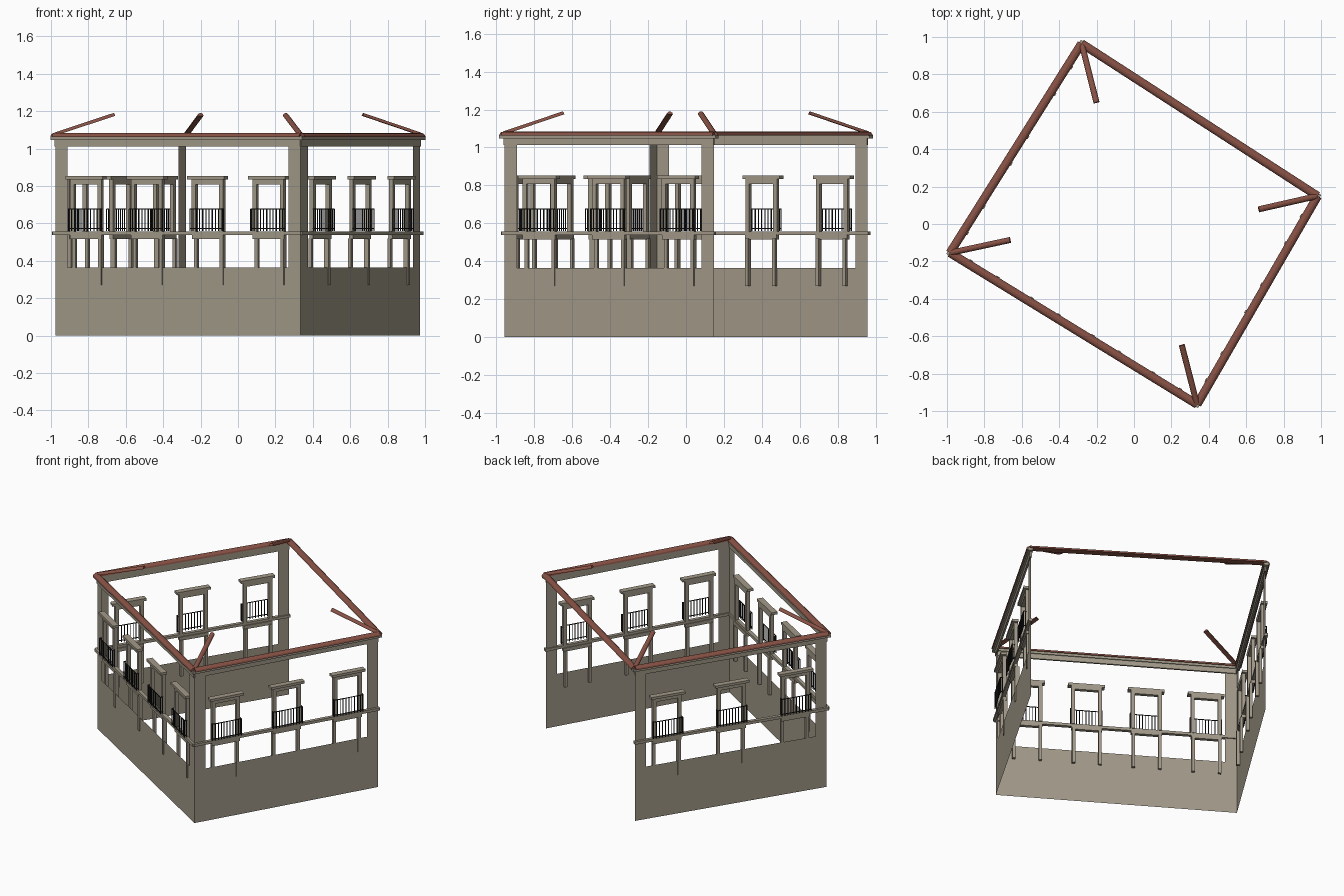
import bpy, bmesh, math
from mathutils import Vector, Matrix

if "Cube" in bpy.data.objects:
    bpy.data.objects.remove(bpy.data.objects["Cube"], do_unlink=True)


def material(name, rgb):
    m = bpy.data.materials.new(name)
    m.use_nodes = True
    m.diffuse_color = (*rgb, 1)
    m.node_tree.nodes["Principled BSDF"].inputs["Base Color"].default_value = (*rgb, 1)
    return m


STONE = material("warm grey stone", (0.36, 0.32, 0.25))
TILE = material("terracotta tile", (0.25, 0.085, 0.06))
IRON = material("black iron", (0.012, 0.012, 0.012))

# Plan corners, counter-clockwise
A, B = Vector((-0.976, -0.153, 0)), Vector((0.335, -0.957, 0))
C, D = Vector((0.974, 0.148, 0)), Vector((-0.278, 0.957, 0))


class Part:
    """Collects boxes and panels placed in a wall frame: s along, o outward, z up."""

    def __init__(self, name, start, end, mat):
        self.bm, self.name, self.mat = bmesh.new(), name, mat
        d = end - start
        self.length = d.length
        d.normalize()
        n = Vector((d.y, -d.x, 0))
        self.frame = Matrix((
            (d.x, n.x, 0, start.x), (d.y, n.y, 0, start.y),
            (0, 0, 1, 0), (0, 0, 0, 1)))

    def box(self, s0, s1, o0, o1, z0, z1):
        m = Matrix.Translation(((s0 + s1) / 2, (o0 + o1) / 2, (z0 + z1) / 2))
        m = m @ Matrix.Diagonal((s1 - s0, o1 - o0, z1 - z0, 1))
        bmesh.ops.create_cube(self.bm, size=1, matrix=self.frame @ m)

    def panel(self, s0, s1, z0, z1):
        pts = [(s0, z0), (s1, z0), (s1, z1), (s0, z1)]
        self.bm.faces.new([self.bm.verts.new(self.frame @ Vector((s, 0, z))) for s, z in pts])

    def done(self):
        bmesh.ops.recalc_face_normals(self.bm, faces=self.bm.faces)
        me = bpy.data.meshes.new(self.name)
        self.bm.to_mesh(me)
        self.bm.free()
        me.materials.append(self.mat)
        bpy.context.collection.objects.link(bpy.data.objects.new(self.name, me))


def half_round(name, start, end, radius, height):
    """Row of rounded tiles as a half-round bar with a flat underside."""
    bm = bmesh.new()
    d = (end - start).normalized()
    side = d.cross(Vector((0, 0, 1))).normalized()
    up = side.cross(d)
    steps = 6
    rings = []
    for p in (start, end):
        rings.append([bm.verts.new(p + side * radius * math.cos(math.pi * i / steps)
                                   + up * height * math.sin(math.pi * i / steps))
                      for i in range(steps + 1)])
    a, b = rings
    for i in range(steps + 1):
        j = (i + 1) % (steps + 1)
        bm.faces.new((a[i], a[j], b[j], b[i]))
    bm.faces.new(a)
    bm.faces.new(b)
    bmesh.ops.recalc_face_normals(bm, faces=bm.faces)
    me = bpy.data.meshes.new(name)
    bm.to_mesh(me)
    bm.free()
    me.materials.append(TILE)
    bpy.context.collection.objects.link(bpy.data.objects.new(name, me))


def window(part, c):
    half, w = 0.098, 0.024
    # Upper jambs, head and projecting cap
    for s in (c - half, c + half - w):
        part.box(s, s + w, -0.012, 0.012, 0.555, 0.81)
    part.box(c - half, c + half, -0.012, 0.012, 0.808, 0.835)
    part.box(c - half - 0.018, c + half + 0.018, -0.012, 0.028, 0.835, 0.852)
    # Lower lintel and legs
    part.box(c - half, c + half, -0.014, 0.01, 0.515, 0.54)
    part.box(c - half + 0.004, c - half + w, -0.022, -0.004, 0.27, 0.52)
    part.box(c + half - w, c + half - 0.004, -0.022, 0.006, 0.27, 0.52)


def balcony(part, c):
    half, out, t = 0.1, 0.026, 0.0022
    for z in (0.572, 0.676):
        part.box(c - half, c + half, out - t, out + t, z - t, z + t)
        for s in (c - half, c + half):
            part.box(s - t, s + t, 0.008, out, z - t, z + t)
    bars = 10
    for i in range(bars + 1):
        s = c - half + 2 * half * i / bars
        part.box(s - t, s + t, out - t, out + t, 0.56, 0.678)
    for s in (c - half, c + half):
        part.box(s - t, s + t, 0.01, 0.01 + 2 * t, 0.56, 0.678)


# Three walls; the back side stays open
for label, p, q, count, margin in (("front", A, B, 4, 0.128),
                                   ("left", B, C, 3, 0.168),
                                   ("right", D, A, 3, 0.165)):
    base = Part(label + "_base_wall", p, q, STONE)
    L = base.length
    base.panel(0, L, 0, 0.365)
    base.done()

    posts = Part(label + "_corner_strips", p, q, STONE)
    posts.panel(0, 0.076, 0.365, 1.02)
    posts.panel(L - 0.076, L, 0.365, 1.02)
    posts.done()

    trim = Part(label + "_cornice", p, q, STONE)
    trim.box(0, L, -0.006, 0.006, 1.012, 1.046)
    trim.box(-0.02, L + 0.02, -0.012, 0.02, 1.046, 1.066)
    trim.done()

    ledge = Part(label + "_floor_ledge", p, q, STONE)
    ledge.box(-0.008, L + 0.008, -0.008, 0.016, 0.538, 0.557)
    ledge.done()

    frames = Part(label + "_window_frames", p, q, STONE)
    rails = Part(label + "_balcony_rails", p, q, IRON)
    for i in range(count):
        c = L * (margin + (1 - 2 * margin) * i / (count - 1))
        window(frames, c)
        balcony(rails, c)
    frames.done()
    rails.done()

# Eave tiles on all four sides
lift = Vector((0, 0, 1.062))
for label, p, q in (("front", A, B), ("left", B, C), ("back", C, D), ("right", D, A)):
    half_round(label + "_eave_tiles", p * 1.008 + lift, q * 1.008 + lift, 0.023, 0.021)

# Hip tiles rising inward from the corners
for label, p, tip in (("right", A, (-0.66, -0.085)), ("front", B, (0.255, -0.645)),
                      ("left", C, (0.665, 0.078)), ("back", D, (-0.2, 0.648))):
    half_round(label + "_hip_tiles", p + Vector((0, 0, 1.07)),
               Vector((*tip, 1.175)), 0.016, 0.016)
